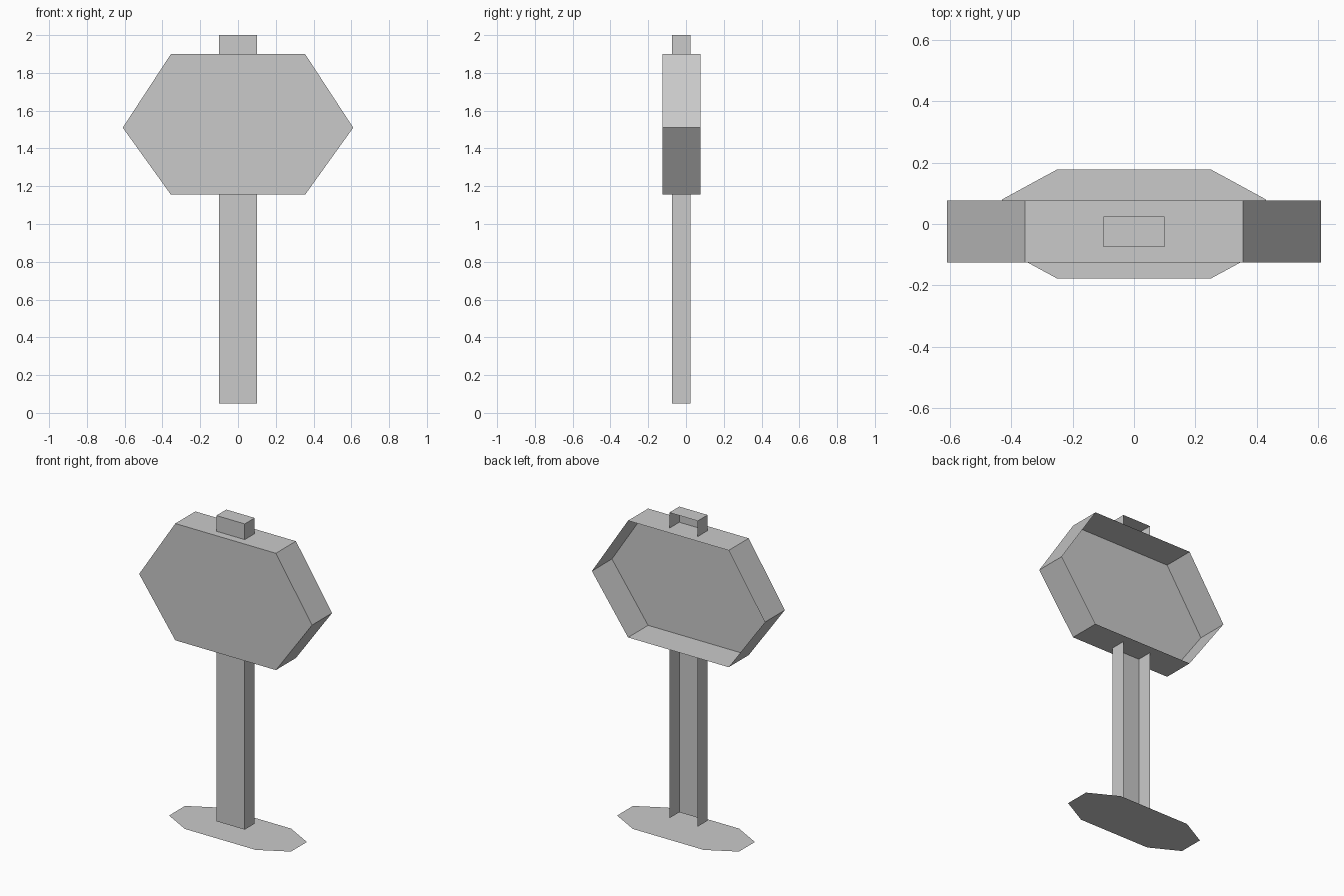
import bpy
import bmesh

cube = bpy.data.objects.get("Cube")
if cube:
    bpy.data.objects.remove(cube, do_unlink=True)

# One plain grey for the whole model
GREY = (0.59, 0.59, 0.59, 1.0)
grey = bpy.data.materials.new("plain grey")
grey.use_nodes = True
grey.diffuse_color = GREY
grey.node_tree.nodes["Principled BSDF"].inputs["Base Color"].default_value = GREY


def finish(name, bm):
    mesh = bpy.data.meshes.new(name)
    bm.to_mesh(mesh)
    bm.free()
    mesh.materials.append(grey)
    bpy.context.collection.objects.link(bpy.data.objects.new(name, mesh))


def open_back_shell(name, outline, front, back, open_edges=()):
    """Front panel with walls running back; the rear and open_edges stay open.
    The outline runs counterclockwise seen from the front."""
    bm = bmesh.new()
    near = [bm.verts.new((x, front, z)) for x, z in outline]
    far = [bm.verts.new((x, back, z)) for x, z in outline]
    bm.faces.new(near)
    for i in range(len(outline)):
        j = (i + 1) % len(outline)
        if i not in open_edges:
            bm.faces.new((near[j], near[i], far[i], far[j]))
    # Remove rear corners that no wall uses
    bmesh.ops.delete(bm, geom=[v for v in bm.verts if not v.link_faces], context="VERTS")
    finish(name, bm)


def rectangle(half_width, low, high):
    return [(-half_width, low), (half_width, low), (half_width, high), (-half_width, high)]


# Hexagonal head, hollow from behind
head = [(-0.355, 1.155), (0.355, 1.155), (0.61, 1.51),
        (0.355, 1.9), (-0.355, 1.9), (-0.61, 1.51)]
open_back_shell("sign_head", head, -0.125, 0.077)

# Post channel below the head and capped stub above it
open_back_shell("post", rectangle(0.1, 0.05, 1.155), -0.075, 0.025, open_edges=(0, 2))
open_back_shell("post_cap", rectangle(0.1, 1.9, 2.0), -0.075, 0.025, open_edges=(0,))

# Flat eight-sided base plate
quarter = [(0.43, 0.08), (0.25, 0.178)]
half = quarter + [(-x, y) for x, y in reversed(quarter)]
bm = bmesh.new()
bm.faces.new([bm.verts.new((x, y, 0)) for x, y in half + [(-x, -y) for x, y in half]])
finish("base_plate", bm)
